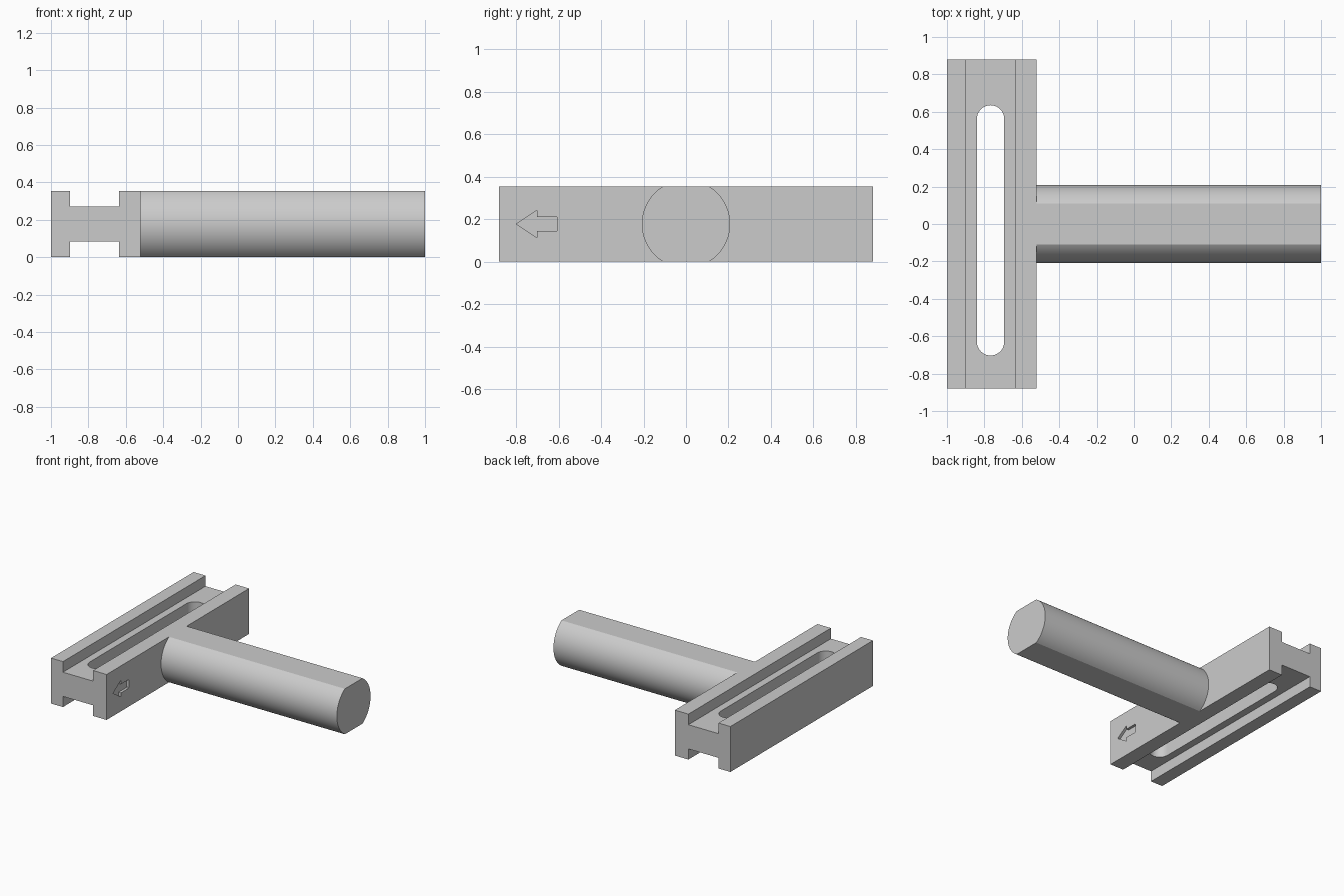
import bpy, bmesh
from math import sin, cos, pi, asin, radians
from mathutils import Vector

cube = bpy.data.objects.get("Cube")
if cube:
    bpy.data.objects.remove(cube, do_unlink=True)

HEIGHT = 0.355
MID = HEIGHT / 2
BAR_Y = 0.88
FACE_X = -0.52          # bar face that carries the handle

grey = bpy.data.materials.new("plain_grey")
grey.use_nodes = True
colour = (0.6, 0.6, 0.6, 1)
grey.diffuse_color = colour
grey.node_tree.nodes["Principled BSDF"].inputs["Base Color"].default_value = colour


def prism(name, outline, offset):
    """Extrude a closed planar outline along an offset vector."""
    bm = bmesh.new()
    face = bm.faces.new([bm.verts.new(p) for p in outline])
    ext = bmesh.ops.extrude_face_region(bm, geom=[face])
    bmesh.ops.translate(bm, vec=Vector(offset),
                        verts=[v for v in ext["geom"] if isinstance(v, bmesh.types.BMVert)])
    bmesh.ops.recalc_face_normals(bm, faces=bm.faces)
    mesh = bpy.data.meshes.new(name)
    bm.to_mesh(mesh)
    bm.free()
    mesh.materials.append(grey)
    obj = bpy.data.objects.new(name, mesh)
    bpy.context.collection.objects.link(obj)
    return obj


def arc(cx, cy, r, start, end, steps):
    angles = [start + (end - start) * i / steps for i in range(steps + 1)]
    return [(cx + r * cos(a), cy + r * sin(a)) for a in angles]


def combine(target, tool, operation):
    """Apply a boolean and discard the tool."""
    tool.hide_render = True
    mod = target.modifiers.new("boolean", "BOOLEAN")
    mod.operation = operation
    mod.solver = "EXACT"
    mod.object = tool
    bpy.context.view_layer.objects.active = target
    bpy.ops.object.modifier_apply(modifier=mod.name)
    bpy.data.objects.remove(tool, do_unlink=True)


# Crossbar: H-shaped section with a channel above and below
x0, x1, floor = -0.897, -0.637, 0.083
lower = [(-1, 0), (x0, 0), (x0, floor), (x1, floor), (x1, 0), (FACE_X, 0)]
section = lower + [(x, HEIGHT - z) for x, z in reversed(lower)]
tool_body = prism("slotted_t_handle", [(x, -BAR_Y, z) for x, z in section], (0, 2 * BAR_Y, 0))

# Round handle with flats on top and bottom, merged into the bar
R = 0.208
flat = asin(MID / R)
rim = arc(0, MID, R, -flat, flat, 32) + arc(0, MID, R, pi - flat, pi + flat, 32)
rim = [(y, min(max(z, 0), HEIGHT)) for y, z in rim]
handle = prism("handle", [(FACE_X - 0.06, y, z) for y, z in rim], (1.06 - FACE_X, 0, 0))
combine(tool_body, handle, "UNION")

# Long round-ended slot through the web
SX, SR = -0.767, 0.073
slot = arc(SX, 0.635 - SR, SR, 0, pi, 20) + arc(SX, -0.703 + SR, SR, pi, 2 * pi, 20)
combine(tool_body, prism("slot_cutter", [(x, y, -0.1) for x, y in slot], (0, 0, 0.6)), "DIFFERENCE")

# Engraved arrow on the handle side, pointing to the front
half = [(-0.702, 0.065), (-0.702, 0.034), (-0.610, 0.034), (-0.605, 0.029)]
arrow = [(-0.80, 0)] + half + [(y, -z) for y, z in reversed(half)]
cutter = prism("arrow_cutter", [(FACE_X - 0.02, y, MID + z) for y, z in arrow], (0.1, 0, 0))
combine(tool_body, cutter, "DIFFERENCE")

# Clean coplanar seams, then smooth only the curved walls
bm = bmesh.new()
bm.from_mesh(tool_body.data)
bmesh.ops.remove_doubles(bm, verts=bm.verts, dist=0.0001)
bmesh.ops.dissolve_limit(bm, angle_limit=radians(0.5), verts=bm.verts, edges=bm.edges)
bm.to_mesh(tool_body.data)
bm.free()

bpy.ops.object.select_all(action="DESELECT")
tool_body.select_set(True)
bpy.context.view_layer.objects.active = tool_body
bpy.ops.object.shade_smooth_by_angle(angle=radians(20))
